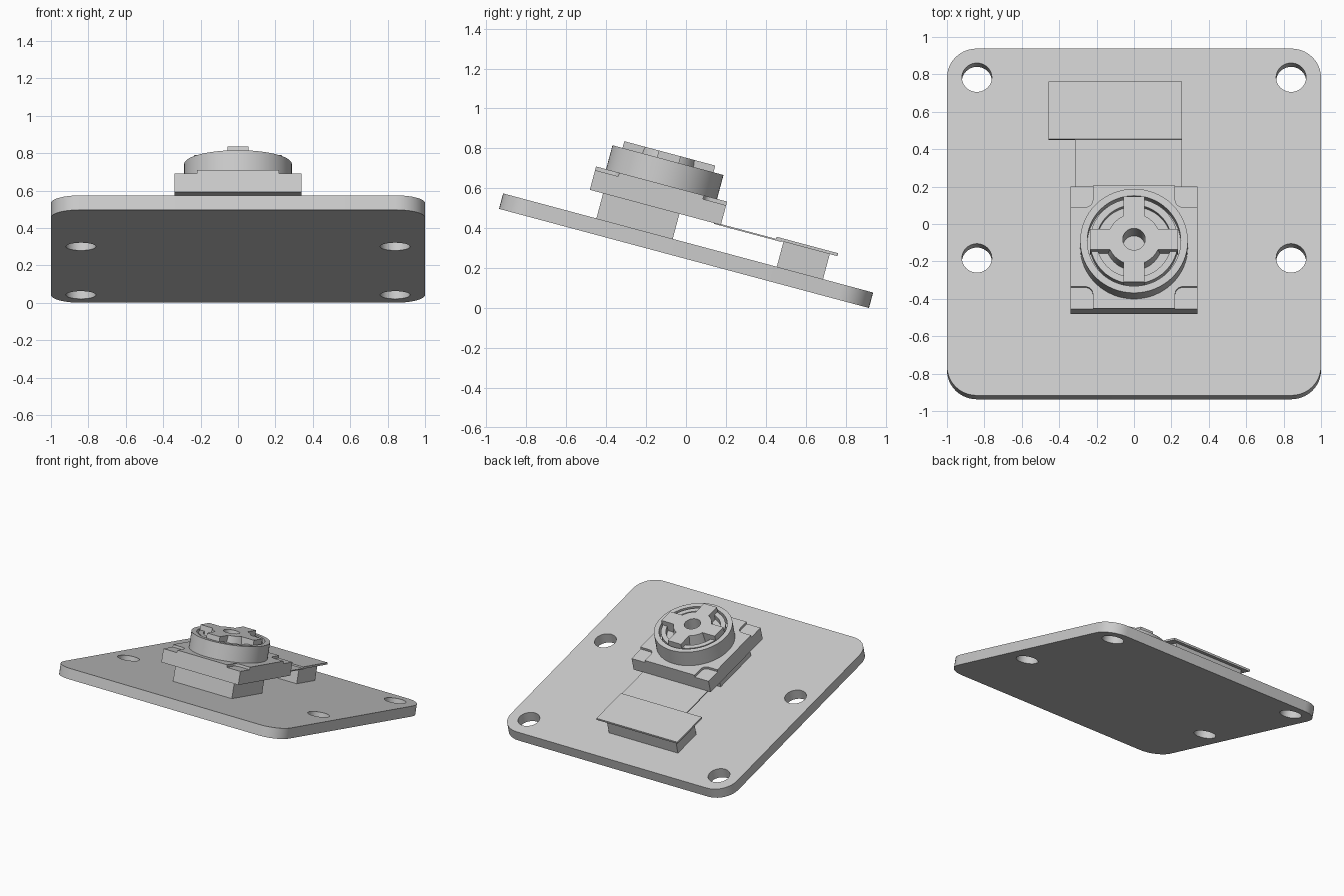
import bpy, bmesh, math
from mathutils import Matrix, Vector

cube = bpy.data.objects.get("Cube")
if cube:
    bpy.data.objects.remove(cube, do_unlink=True)

# Everything is modelled flat, then tipped forward by this frame
TILT = Matrix.Translation((0, -0.01, 0.2485)) @ Matrix.Rotation(math.radians(-15), 4, 'X')
LENS_Y = -0.205

grey = bpy.data.materials.new("light grey")
grey.use_nodes = True
grey.diffuse_color = (0.6, 0.6, 0.6, 1)
grey.node_tree.nodes["Principled BSDF"].inputs["Base Color"].default_value = (0.6, 0.6, 0.6, 1)


def finish(bm, name, smooth=False):
    bmesh.ops.recalc_face_normals(bm, faces=bm.faces[:])
    mesh = bpy.data.meshes.new(name)
    bm.to_mesh(mesh)
    bm.free()
    mesh.materials.append(grey)
    obj = bpy.data.objects.new(name, mesh)
    bpy.context.collection.objects.link(obj)
    obj.matrix_world = TILT
    if smooth:
        smooth_object(obj)
    return obj


def smooth_object(obj):
    bpy.ops.object.select_all(action='DESELECT')
    obj.select_set(True)
    bpy.context.view_layer.objects.active = obj
    bpy.ops.object.shade_smooth_by_angle(angle=math.radians(30))


def add_box(bm, x, y, z):
    size = Matrix.Diagonal((x[1] - x[0], y[1] - y[0], z[1] - z[0], 1))
    mid = Matrix.Translation((sum(x) / 2, sum(y) / 2, sum(z) / 2))
    return bmesh.ops.create_cube(bm, size=1, matrix=mid @ size)["verts"]


def box(name, x, y, z):
    bm = bmesh.new()
    add_box(bm, x, y, z)
    return finish(bm, name)


def arc(cx, cy, r, start, end, steps=10):
    angles = [math.radians(start + (end - start) * i / steps) for i in range(steps + 1)]
    return [(cx + r * math.cos(a), cy + r * math.sin(a)) for a in angles]


def prism(name, outline, z0, z1, smooth=True):
    bm = bmesh.new()
    face = bm.faces.new([bm.verts.new((x, y, z0)) for x, y in outline])
    top = bmesh.ops.extrude_face_region(bm, geom=[face])["geom"]
    bmesh.ops.translate(bm, vec=(0, 0, z1 - z0),
                        verts=[v for v in top if isinstance(v, bmesh.types.BMVert)])
    return finish(bm, name, smooth)


def lathe(name, profile, steps=64):
    bm = bmesh.new()
    verts = [bm.verts.new((r, LENS_Y, z)) for r, z in profile]
    edges = [bm.edges.new((a, b)) for a, b in zip(verts, verts[1:])]
    bmesh.ops.spin(bm, geom=verts + edges, cent=(0, LENS_Y, 0), axis=(0, 0, 1),
                   angle=2 * math.pi, steps=steps)
    bmesh.ops.remove_doubles(bm, verts=bm.verts[:], dist=0.0005)
    return finish(bm, name, True)


# Circuit board with rounded corners
outline = []
for sx, sy, start in ((1, 1, 0), (-1, 1, 90), (-1, -1, 180), (1, -1, 270)):
    outline += arc(sx * 0.84, sy * 0.8, 0.16, start, start + 90)
board = prism("board", outline, 0, 0.08, False)

# Four mounting holes
bm = bmesh.new()
for x in (-0.84, 0.84):
    for y in (-0.2, 0.8):
        bmesh.ops.create_cone(bm, cap_ends=True, segments=40, radius1=0.08, radius2=0.08,
                              depth=0.3, matrix=Matrix.Translation((x, y, 0.04)))
cutter = finish(bm, "hole_cutter")
cutter.hide_render = True
cut = board.modifiers.new("holes", 'BOOLEAN')
cut.operation = 'DIFFERENCE'
cut.solver = 'EXACT'
cut.object = cutter
bpy.context.view_layer.objects.active = board
bpy.ops.object.modifier_apply(modifier="holes")
bpy.data.objects.remove(cutter, do_unlink=True)
smooth_object(board)

# Sensor pedestal and housing
box("sensor_pedestal", (-0.26, 0.26), (-0.476, -0.08), (0.08, 0.21))
box("housing_base", (-0.34, 0.34), (LENS_Y - 0.34, LENS_Y + 0.34), (0.21, 0.312))

# Raised cross on the housing, leaving a lowered pad at each corner
outline = []
for quarter in range(4):
    turn = Matrix.Rotation(quarter * math.pi / 2, 2)
    corner = [(0.34, 0.22)] + arc(0.26, 0.26, 0.04, 270, 180, 6) + [(0.22, 0.34)]
    for p in corner:
        q = turn @ Vector(p)
        outline.append((q.x, q.y + LENS_Y))
prism("housing_top", outline, 0.312, 0.331)

# Lens barrel ring with a groove inside
lathe("lens_barrel", [(0.288, 0.325), (0.288, 0.455), (0.25, 0.455), (0.25, 0.39),
                      (0.2, 0.39), (0.2, 0.325), (0.288, 0.325)])

# Focus ring: centre hole, hub, recess and rim
lathe("focus_ring", [(0, 0.335), (0.06, 0.335), (0.06, 0.49), (0.14, 0.49), (0.15, 0.41),
                     (0.2, 0.41), (0.2, 0.45), (0.236, 0.45), (0.236, 0.335)])

# Four raised arms on the focus ring
bm = bmesh.new()
for quarter in range(4):
    verts = add_box(bm, (0.1, 0.236), (-0.057, 0.057), (0.38, 0.49))
    bmesh.ops.rotate(bm, verts=verts, cent=(0, 0, 0),
                     matrix=Matrix.Rotation(quarter * math.pi / 2, 3, 'Z'))
bmesh.ops.translate(bm, verts=bm.verts[:], vec=(0, LENS_Y, 0))
finish(bm, "focus_arms")

# Ribbon cable, connector plate and connector
box("ribbon_cable", (-0.315, 0.257), (0.1, 0.45), (0.206, 0.214))
box("connector_plate", (-0.457, 0.257), (0.42, 0.74), (0.21, 0.225))
box("connector", (-0.41, 0.2), (0.46, 0.7), (0.08, 0.21))
